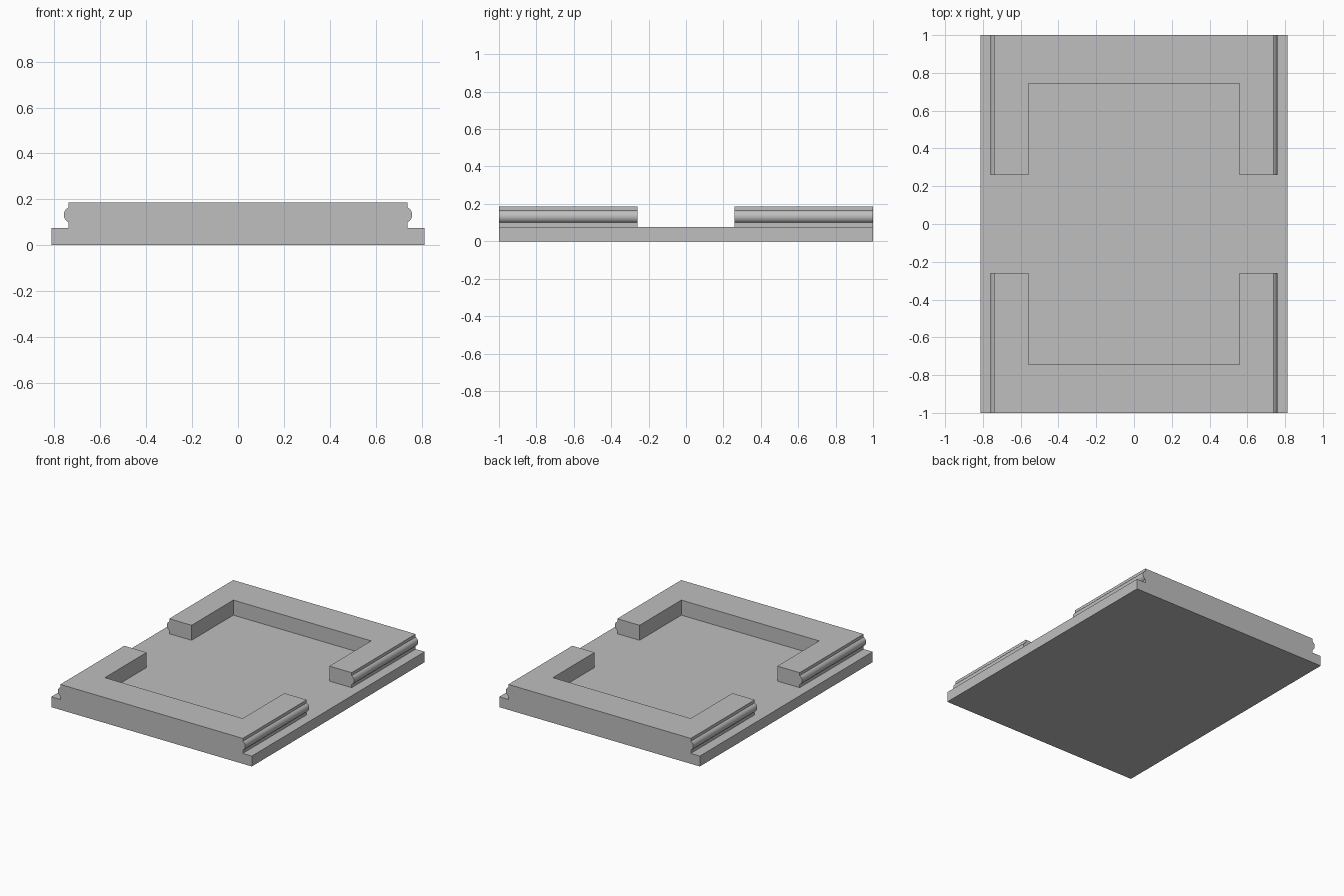
import bpy, bmesh, math
from mathutils import Vector

cube = bpy.data.objects.get("Cube")
if cube:
    bpy.data.objects.remove(cube, do_unlink=True)

HALF_W, BASE_H, TOP = 0.812, 0.076, 0.186
RAIL_X, POCKET_X, POCKET_Y, GAP_Y = 0.739, 0.558, 0.743, 0.26

grey = bpy.data.materials.new("plain grey")
grey.use_nodes = True
colour = (0.52, 0.52, 0.52, 1)
grey.diffuse_color = colour
grey.node_tree.nodes["Principled BSDF"].inputs["Base Color"].default_value = colour


def prism(name, points, direction):
    """Closed outline pushed along a direction."""
    bm = bmesh.new()
    face = bm.faces.new([bm.verts.new(p) for p in points])
    moved = bmesh.ops.extrude_face_region(bm, geom=[face])["geom"]
    bmesh.ops.translate(bm, vec=Vector(direction),
                        verts=[v for v in moved if isinstance(v, bmesh.types.BMVert)])
    bmesh.ops.recalc_face_normals(bm, faces=bm.faces)
    mesh = bpy.data.meshes.new(name)
    bm.to_mesh(mesh)
    bm.free()
    mesh.materials.append(grey)
    obj = bpy.data.objects.new(name, mesh)
    bpy.context.collection.objects.link(obj)
    return obj


# Tray section: flat base, step, and rounded bead along each side
mid, half_h, depth = 0.132, 0.032, 0.02
radius = (half_h ** 2 + depth ** 2) / (2 * depth)
sweep = math.asin(half_h / radius)
centre = RAIL_X + depth - radius
bead = []
for i in range(13):
    a = sweep * (i / 6 - 1)
    bead.append((centre + radius * math.cos(a), mid + radius * math.sin(a)))
right = [(HALF_W, 0), (HALF_W, BASE_H), (RAIL_X, BASE_H), *bead, (RAIL_X, TOP)]
section = right + [(-x, z) for x, z in reversed(right)]
tray = prism("tray", [(x, -1, z) for x, z in section], (0, 2, 0))

# Cross-shaped cutter: central pocket plus the gap through both sides
quarter = [(1, GAP_Y), (POCKET_X, GAP_Y), (POCKET_X, POCKET_Y)]
upper = quarter + [(-x, y) for x, y in reversed(quarter)]
cross = upper + [(-x, -y) for x, y in upper]
cutter = prism("pocket_cutter", [(x, y, BASE_H) for x, y in cross], (0, 0, 0.3))
cutter.hide_render = True

cut = tray.modifiers.new("pocket", "BOOLEAN")
cut.operation = "DIFFERENCE"
cut.solver = "EXACT"
cut.object = cutter
bpy.ops.object.select_all(action="DESELECT")
tray.select_set(True)
bpy.context.view_layer.objects.active = tray
bpy.ops.object.modifier_apply(modifier=cut.name)
bpy.data.objects.remove(cutter, do_unlink=True)

# Smooth beads, crisp corners
bpy.ops.object.shade_smooth_by_angle(angle=math.radians(30))
